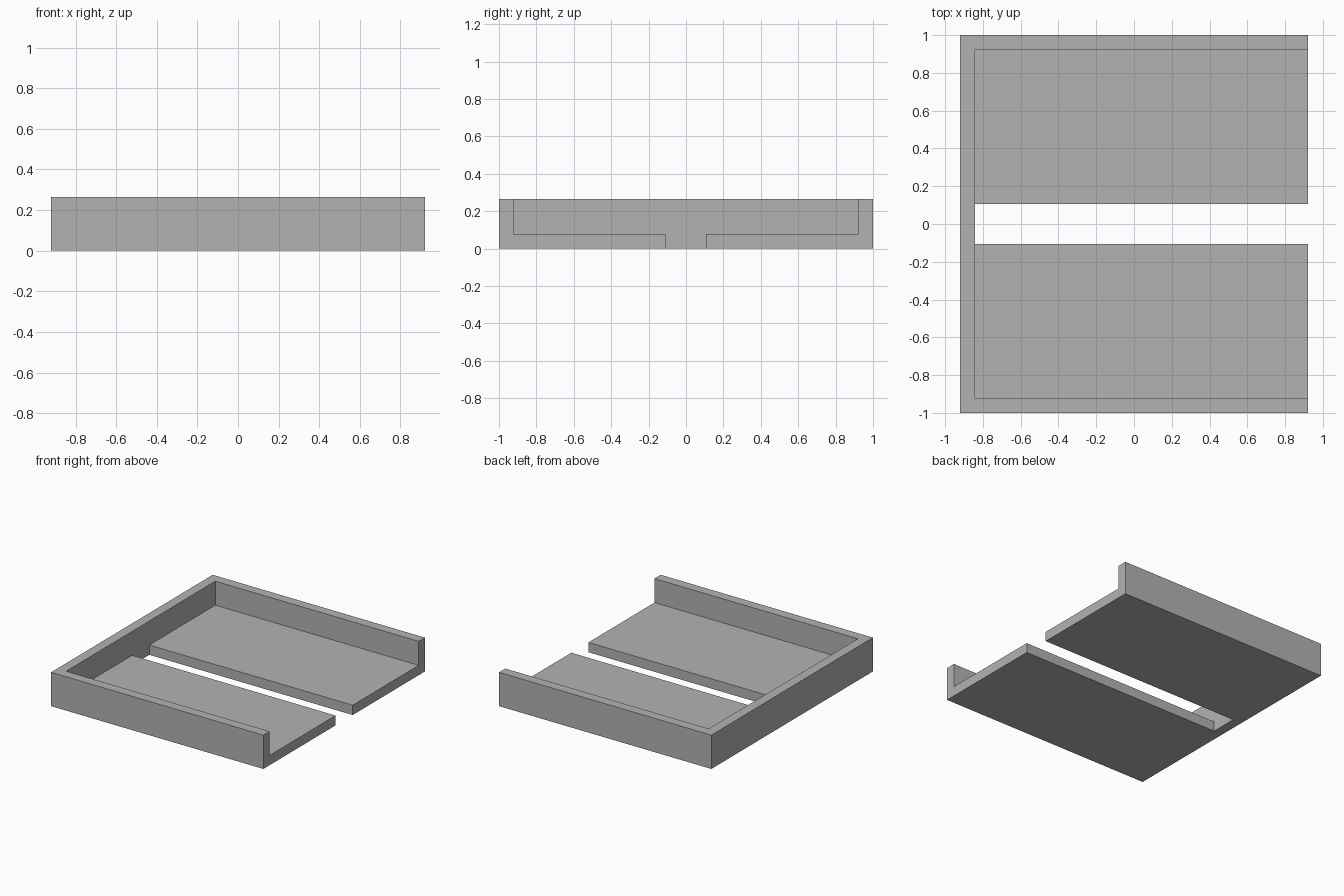
import bpy
from mathutils import Vector

cube = bpy.data.objects.get("Cube")
if cube:
    bpy.data.objects.remove(cube, do_unlink=True)

HALF_X, HALF_Y, HEIGHT = 0.92, 1.0, 0.265
WALL = 0.077        # wall and floor thickness
SLOT = 0.106        # half width of the floor slot
OVER = 0.2          # how far cutters reach past the tray

grey = bpy.data.materials.new("plain grey")
grey.use_nodes = True
colour = (0.45, 0.45, 0.45, 1)
grey.diffuse_color = colour
grey.node_tree.nodes["Principled BSDF"].inputs["Base Color"].default_value = colour


def box(name, low, high):
    """Add a box between two opposite corners."""
    low, high = Vector(low), Vector(high)
    bpy.ops.mesh.primitive_cube_add(size=1, location=(low + high) / 2)
    obj = bpy.context.object
    obj.name = name
    obj.scale = high - low
    bpy.ops.object.transform_apply(location=True, rotation=False, scale=True)
    return obj


def cut(target, cutter):
    """Subtract the cutter from the target, then discard it."""
    cutter.hide_render = True
    mod = target.modifiers.new(cutter.name, "BOOLEAN")
    mod.operation = "DIFFERENCE"
    mod.solver = "EXACT"
    mod.object = cutter
    bpy.context.view_layer.objects.active = target
    bpy.ops.object.modifier_apply(modifier=mod.name)
    bpy.data.objects.remove(cutter, do_unlink=True)


# Solid block for the tray
tray = box("open_tray", (-HALF_X, -HALF_Y, 0), (HALF_X, HALF_Y, HEIGHT))

# Pocket: leaves a floor and three walls, open towards +x
inner_x, inner_y = -HALF_X + WALL, HALF_Y - WALL
cut(tray, box("pocket_cutter", (inner_x, -inner_y, WALL),
              (HALF_X + OVER, inner_y, HEIGHT + OVER)))

# Slot: splits the floor in two, up to the end wall
cut(tray, box("slot_cutter", (inner_x, -SLOT, -OVER),
              (HALF_X + OVER, SLOT, HEIGHT + OVER)))

tray.data.materials.clear()
tray.data.materials.append(grey)
for face in tray.data.polygons:
    face.material_index = 0
